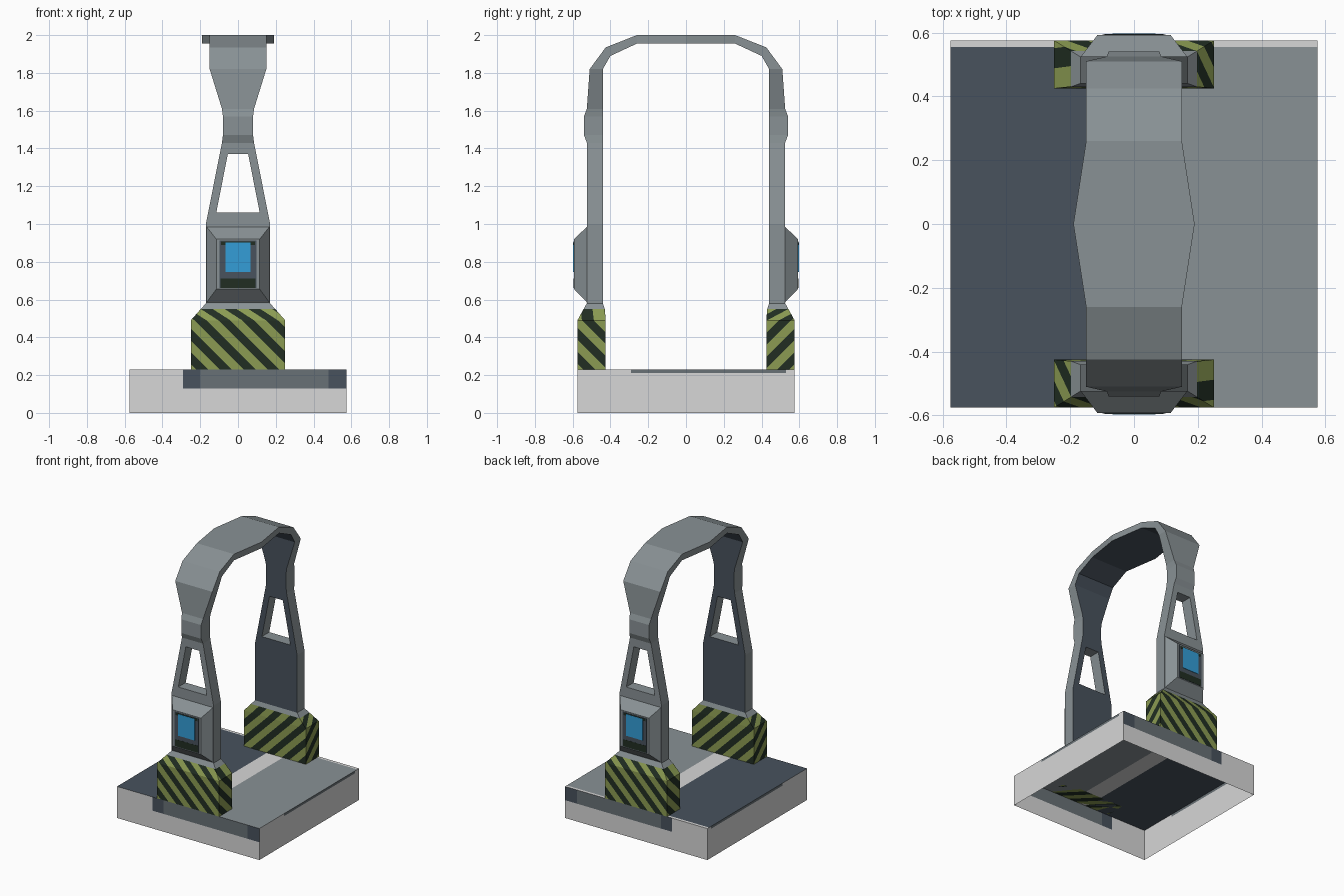
import bpy, bmesh, math
from mathutils import Vector, Matrix

if "Cube" in bpy.data.objects:
    bpy.data.objects.remove(bpy.data.objects["Cube"])


def material(name, rgb):
    m = bpy.data.materials.new(name)
    m.diffuse_color = (*rgb, 1)
    m.use_nodes = True
    m.node_tree.nodes["Principled BSDF"].inputs["Base Color"].default_value = m.diffuse_color
    return m


STEEL = material("steel grey", (0.25, 0.285, 0.30))
SLATE = material("dark slate", (0.065, 0.085, 0.11))
MID = material("mid grey", (0.14, 0.165, 0.18))
LIGHT = material("light grey", (0.68, 0.68, 0.68))
OLIVE = material("olive green", (0.26, 0.33, 0.085))
BLACK = material("black green", (0.015, 0.027, 0.016))
BLUE = material("screen blue", (0.033, 0.34, 0.68))


def finish(bm, name, mats, turn=False):
    """Turn a bmesh into an object, optionally rotated half a turn to the back."""
    if turn:
        bm.transform(Matrix.Rotation(math.pi, 4, 'Z'))
    me = bpy.data.meshes.new(name)
    bm.to_mesh(me)
    bm.free()
    for m in mats:
        me.materials.append(m)
    ob = bpy.data.objects.new(name, me)
    bpy.context.collection.objects.link(ob)
    return ob


def cut(bm, co, no):
    bmesh.ops.bisect_plane(bm, geom=bm.verts[:] + bm.edges[:] + bm.faces[:],
                           plane_co=co, plane_no=no, dist=1e-5)


def loft(sections, inner_mat=0):
    """Skin a list of four-point sections; side 2 of each quad gets inner_mat."""
    bm = bmesh.new()
    rings = [[bm.verts.new(p) for p in s] for s in sections]
    for a, b in zip(rings, rings[1:]):
        for i in range(4):
            j = (i + 1) % 4
            f = bm.faces.new((a[i], a[j], b[j], b[i]))
            if i == 2:
                f.material_index = inner_mat
    bm.faces.new(rings[0][::-1])
    bm.faces.new(rings[-1])
    bmesh.ops.recalc_face_normals(bm, faces=bm.faces[:])
    return bm


def box(x0, x1, y0, y1, z0, z1):
    bm = bmesh.new()
    bmesh.ops.create_cube(bm, size=1)
    for v in bm.verts:
        v.co = Vector((x1 if v.co.x > 0 else x0, y1 if v.co.y > 0 else y0,
                       z1 if v.co.z > 0 else z0))
    return bm


# Base: hollow tray, open below, with coloured floor plates and edge bands
bm = box(-0.575, 0.575, -0.575, 0.575, 0, 0.23)
bmesh.ops.delete(bm, geom=[f for f in bm.faces if f.normal.z < -0.5], context='FACES_ONLY')
for axis, values in enumerate([(-0.29, -0.2, -0.065, 0.065, 0.48),
                               (-0.29, 0.53, 0.555), (0.13, 0.212)]):
    for v in values:
        no = Vector((0, 0, 0))
        no[axis] = 1
        cut(bm, no * v, no)
bm.normal_update()
for f in bm.faces:
    c, n = f.calc_center_median(), f.normal
    f.material_index = 0
    if n.z > 0.5 and c.y < 0.555 and abs(c.x) > 0.065:
        f.material_index = 1 if c.x > 0 else 2
    elif abs(n.y) > 0.5 and c.z > 0.13 and c.x > -0.29:
        f.material_index = 2 if c.x < -0.2 or c.x > 0.48 else 3
    elif abs(n.x) > 0.5 and c.z > 0.212 and -0.29 < c.y < 0.53:
        f.material_index = 3
finish(bm, "base_tray", [LIGHT, STEEL, SLATE, MID])

# Arch: one strap of outer y, z, inner y, z and half width, from foot to crown
half = [(0.525, 0.58, 0.44, 0.58, 0.17), (0.525, 1.0, 0.44, 1.0, 0.17),
        (0.525, 1.43, 0.44, 1.43, 0.085), (0.54, 1.47, 0.44, 1.47, 0.08),
        (0.54, 1.57, 0.44, 1.57, 0.08), (0.525, 1.61, 0.44, 1.61, 0.085),
        (0.51, 1.82, 0.44, 1.82, 0.15), (0.425, 1.935, 0.40, 1.89, 0.15),
        (0.26, 2.0, 0.26, 1.955, 0.15), (0, 2.0, 0, 1.955, 0.19)]


def strap(p, s):
    oy, oz, iy, iz, w = p
    return [(-w, s * oy, oz), (w, s * oy, oz), (w, s * iy, iz), (-w, s * iy, iz)]


path = [strap(p, -1) for p in half] + [strap(p, 1) for p in half[-2::-1]]
arch = finish(loft(path, 1), "arch_frame", [STEEL, SLATE])

# Tapered window through both legs
window = [[(-w, -0.8, z), (w, -0.8, z), (w, 0.8, z), (-w, 0.8, z)]
          for w, z in ((0.115, 1.06), (0.054, 1.37))]
cutter = finish(loft(window), "leg_window_cutter", [STEEL])
cutter.hide_render = True
cutter.hide_viewport = True
cutter.display_type = 'WIRE'
mod = arch.modifiers.new("leg windows", 'BOOLEAN')
mod.operation = 'DIFFERENCE'
mod.solver = 'EXACT'
mod.object = cutter


def ring(w, y0, y1, z):
    return [(-w, y0, z), (w, y0, z), (w, y1, z), (-w, y1, z)]


for side, turn in (("front", False), ("back", True)):
    # Foot block with diagonal hazard stripes
    bm = loft([ring(0.25, -0.575, -0.425, 0.23), ring(0.25, -0.575, -0.425, 0.49),
               ring(0.197, -0.542, -0.43, 0.55)])
    step, no = 0.063, Vector((1, 1, 1))
    for k in range(-12, 10):
        cut(bm, no * (k * step / 3), no)
    for f in bm.faces:
        f.material_index = math.floor(sum(f.calc_center_median()) / step) % 2
    finish(bm, side + "_foot", [OLIVE, BLACK], turn)

    # Plain collar joining foot and leg
    bm = loft([ring(0.197, -0.542, -0.43, 0.55), ring(0.17, -0.525, -0.44, 0.58)])
    finish(bm, side + "_collar", [STEEL], turn)

    # Bevelled control housing on the outer side of the leg
    bm = loft([[(-w, y, z0), (w, y, z0), (w, y, z1), (-w, y, z1)]
               for w, y, z0, z1 in ((0.17, -0.52, 0.58, 0.99),
                                    (0.115, -0.592, 0.655, 0.92))])
    finish(bm, side + "_control_housing", [STEEL], turn)

    # Thin display plates on the housing
    for name, w, y, z0, z1, mat in (("display_panel", 0.098, -0.594, 0.66, 0.912, SLATE),
                                    ("display_trim", 0.09, -0.595, 0.89, 0.908, BLACK),
                                    ("display_slot", 0.092, -0.595, 0.662, 0.712, BLACK),
                                    ("display_screen", 0.067, -0.597, 0.745, 0.903, BLUE)):
        finish(box(-w, w, y, -0.591, z0, z1), side + "_" + name, [mat], turn)
